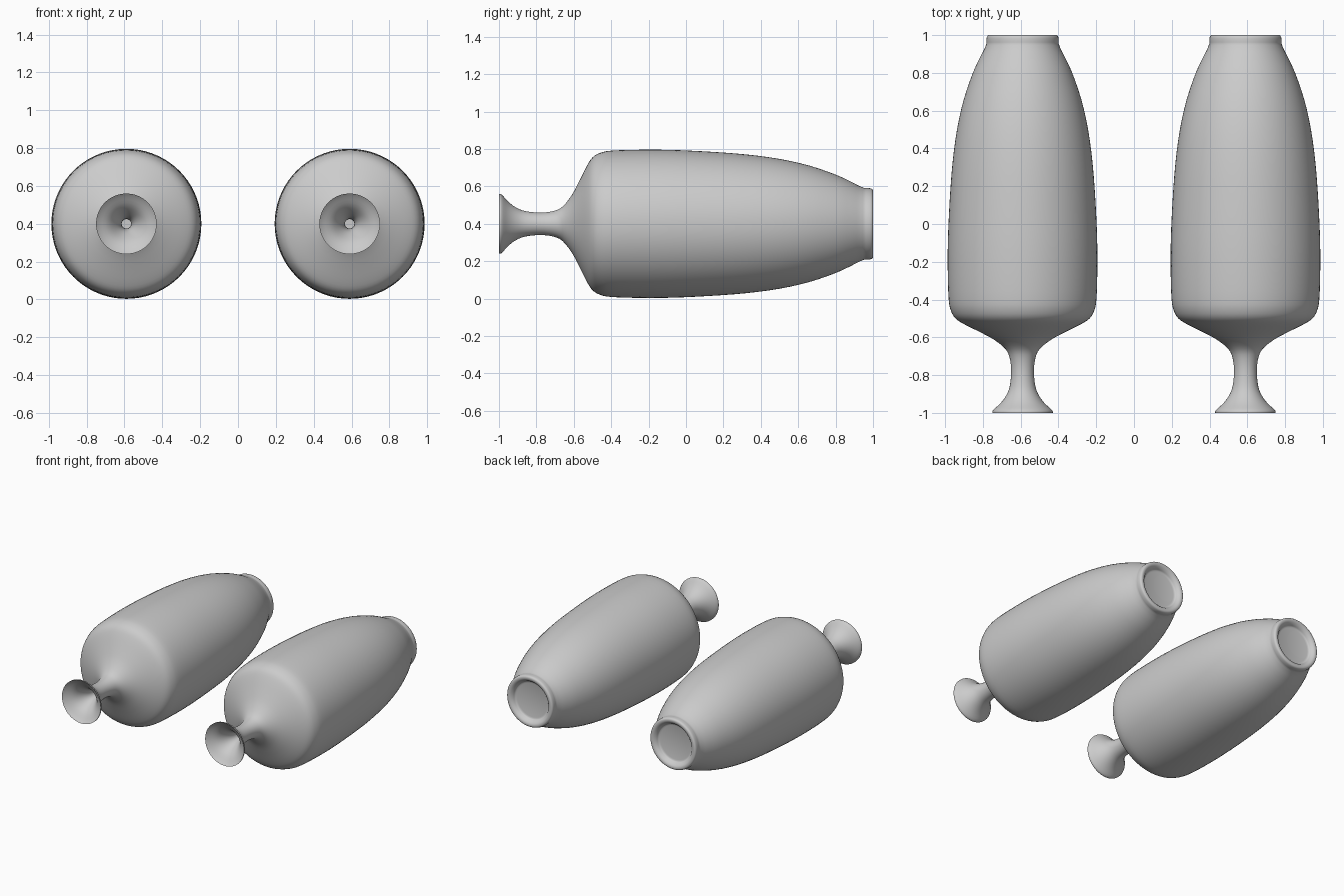
import bpy, bmesh, math
from mathutils import Matrix, Vector

if "Cube" in bpy.data.objects:
    bpy.data.objects.remove(bpy.data.objects["Cube"])

SEGMENTS = 72
AXIS_X, AXIS_Z = 0.59, 0.40

# Profiles as (y along the vase, radius)
OUTER = [(-1.0, .16), (-.985, .156), (-.95, .118), (-.91, .088), (-.86, .068), (-.78, .06),
         (-.71, .068), (-.66, .092), (-.61, .155), (-.57, .23), (-.53, .31), (-.50, .355),
         (-.46, .379), (-.40, .391), (-.25, .396), (-.08, .395), (.12, .386), (.32, .371),
         (.50, .347), (.66, .311), (.80, .263), (.88, .226), (.925, .203), (.955, .191)]
FOOT = [(.955, .191), (.975, .191), (.992, .188), (1.0, .178), (.998, .162), (.985, .147),
        (.97, .138), (.965, .125)]
INNER = [(-1.0, .16), (-.985, .142), (-.95, .095), (-.90, .057), (-.85, .034), (-.78, .025),
         (-.70, .03), (-.64, .06), (-.58, .15), (-.53, .24), (-.48, .32), (-.43, .352),
         (-.25, .361), (.10, .352), (.50, .312), (.80, .228), (.90, .17), (.925, .13)]


def smooth_curve(pts, steps=3):
    """Catmull-Rom curve through the profile points."""
    v = [Vector(p) for p in pts]
    v = [2 * v[0] - v[1]] + v + [2 * v[-1] - v[-2]]
    out = []
    for a, b, c, d in zip(v, v[1:], v[2:], v[3:]):
        for i in range(steps):
            t = i / steps
            out.append(0.5 * (2 * b + (c - a) * t + (2 * a - 5 * b + 4 * c - d) * t * t
                              + (3 * b - a - 3 * c + d) * t ** 3))
    return out + [v[-2]]


def make_vase(name, x):
    bm = bmesh.new()
    # Closed path: inside floor centre, mouth, outer wall, foot, base centre
    path = [Vector((.925, 0))] + smooth_curve(INNER)[::-1]
    path += smooth_curve(OUTER)[1:] + smooth_curve(FOOT)[1:] + [Vector((.965, 0))]
    verts = [bm.verts.new((r, y, 0)) for y, r in path]
    edges = [bm.edges.new(pair) for pair in zip(verts, verts[1:])]
    bmesh.ops.spin(bm, geom=verts + edges, cent=(0, 0, 0), axis=(0, 1, 0),
                   angle=2 * math.pi, steps=SEGMENTS, use_duplicate=False)
    bmesh.ops.remove_doubles(bm, verts=bm.verts, dist=1e-5)
    bmesh.ops.recalc_face_normals(bm, faces=bm.faces)
    mesh = bpy.data.meshes.new(name)
    bm.to_mesh(mesh)
    bm.free()
    mesh.transform(Matrix.Translation((x, 0, AXIS_Z)))
    obj = bpy.data.objects.new(name, mesh)
    bpy.context.collection.objects.link(obj)
    bpy.ops.object.select_all(action='DESELECT')
    obj.select_set(True)
    bpy.context.view_layer.objects.active = obj
    bpy.ops.object.shade_smooth_by_angle(angle=math.radians(40))


# Two matching vases lying side by side
make_vase("vase_left", -AXIS_X)
make_vase("vase_right", AXIS_X)
